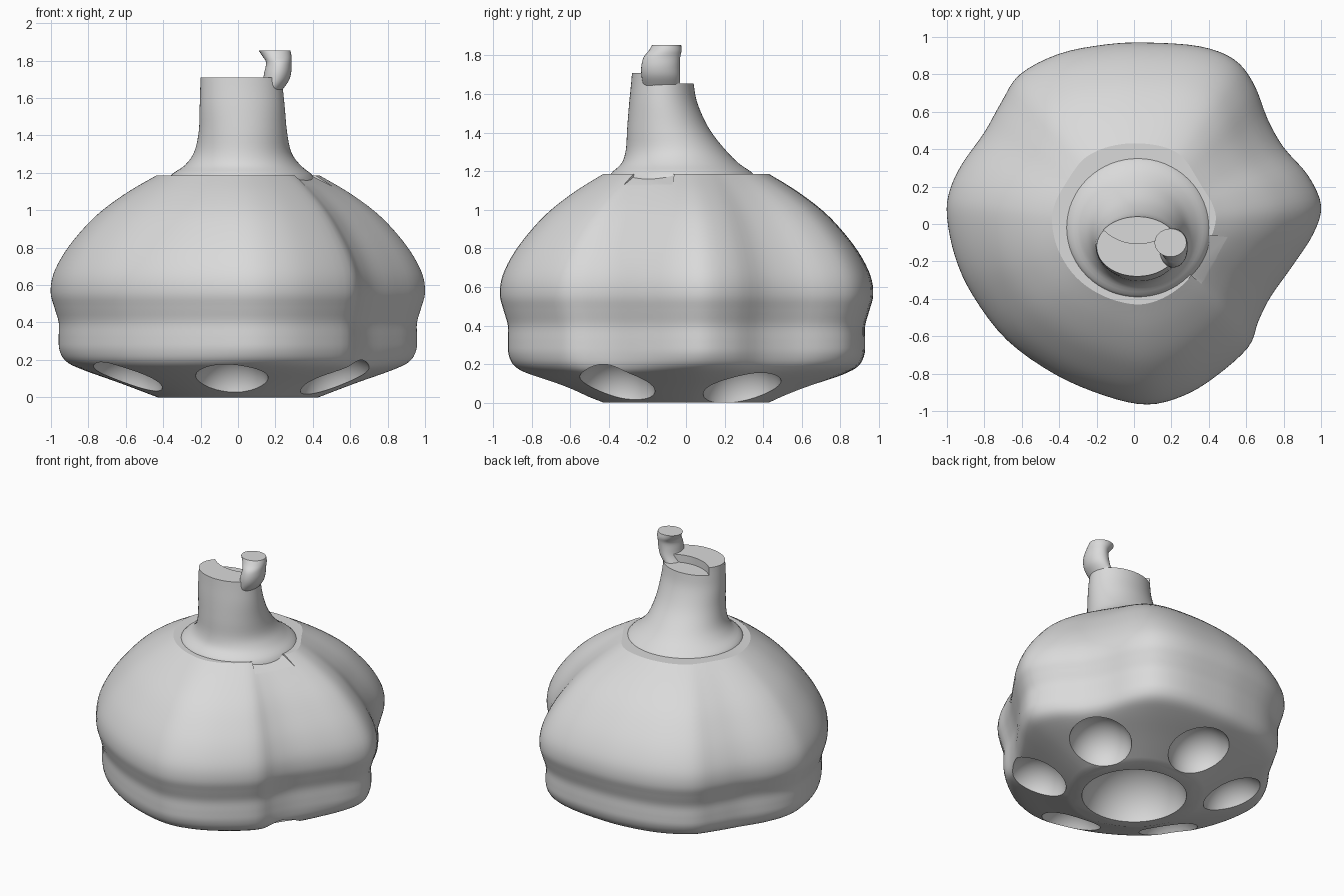
import bpy, bmesh, math

if "Cube" in bpy.data.objects:
    bpy.data.objects.remove(bpy.data.objects["Cube"])

grey = bpy.data.materials.new("warm_grey")
grey.diffuse_color = (0.7, 0.7, 0.7, 1)
grey.use_nodes = True
grey.node_tree.nodes["Principled BSDF"].inputs["Base Color"].default_value = grey.diffuse_color


def spline(pts, steps, closed):
    """Catmull-Rom resampling of tuples of any length."""
    n, out = len(pts), []
    get = (lambda i: pts[i % n]) if closed else (lambda i: pts[max(0, min(n - 1, i))])
    for i in range(n if closed else n - 1):
        a, b, c, d = (get(i + k) for k in (-1, 0, 1, 2))
        for s in range(steps):
            t = s / steps
            out.append(tuple(0.5 * (2 * q + (r - p) * t + (2 * p - 5 * q + 4 * r - u) * t * t
                                    + (3 * q - p - 3 * r + u) * t ** 3)
                             for p, q, r, u in zip(a, b, c, d)))
    return out if closed else out + [tuple(pts[-1])]


def loft(name, rings):
    """Closed skin through rings listed from bottom to top."""
    bm = bmesh.new()
    rows = [[bm.verts.new(p) for p in ring] for ring in rings]
    n = len(rows[0])
    for lo, hi in zip(rows, rows[1:]):
        for i in range(n):
            j = (i + 1) % n
            bm.faces.new((lo[i], lo[j], hi[j], hi[i]))
    bm.faces.new(rows[0][::-1])
    bm.faces.new(rows[-1])
    bmesh.ops.recalc_face_normals(bm, faces=bm.faces)
    me = bpy.data.meshes.new(name)
    bm.to_mesh(me)
    bm.free()
    ob = bpy.data.objects.new(name, me)
    bpy.context.collection.objects.link(ob)
    me.materials.append(grey)
    return ob


def ellipse(cx, cy, rx, ry, z, n=64):
    return [(cx + rx * math.cos(2 * math.pi * i / n),
             cy + ry * math.sin(2 * math.pi * i / n), z) for i in range(n)]


def cut(ob, cutter):
    bpy.context.view_layer.objects.active = ob
    mod = ob.modifiers.new("cut", 'BOOLEAN')
    mod.operation, mod.solver, mod.object = 'DIFFERENCE', 'EXACT', cutter
    bpy.ops.object.modifier_apply(modifier=mod.name)
    bpy.data.objects.remove(cutter)


def ball(center, r):
    bpy.ops.mesh.primitive_uv_sphere_add(segments=48, ring_count=24, radius=r, location=center)
    ob = bpy.context.object
    ob.data.materials.append(grey)
    return ob


# Bulb: lobed outline, counter-clockwise from the right
outline = spline([
    (1.0, 0.1), (0.93, 0.26), (0.8, 0.41), (0.715, 0.56), (0.64, 0.75), (0.535, 0.88),
    (0.35, 0.95), (0.07, 0.97), (-0.15, 0.96), (-0.4, 0.91), (-0.61, 0.8), (-0.71, 0.65),
    (-0.8, 0.49), (-0.92, 0.32), (-0.985, 0.18), (-1.0, 0.04), (-0.955, -0.18),
    (-0.86, -0.385), (-0.68, -0.62), (-0.42, -0.805), (-0.15, -0.92), (0.07, -0.965),
    (0.26, -0.92), (0.43, -0.82), (0.61, -0.66), (0.665, -0.52), (0.73, -0.39),
    (0.85, -0.22), (0.96, -0.05)], 4, True)

# Height, outline scale, blend towards a circle of the same size
profile = [(0, 0.44, 0.7), (0.075, 0.64, 0.6), (0.145, 0.835, 0.42), (0.19, 0.92, 0.15),
           (0.25, 0.953, 0.02), (0.32, 0.957, 0), (0.40, 0.957, 0), (0.48, 0.98, 0),
           (0.56, 1.0, 0), (0.66, 0.985, 0), (0.78, 0.922, 0), (0.9, 0.827, 0),
           (1.0, 0.725, 0.05), (1.1, 0.588, 0.2), (1.185, 0.445, 0.5)]
rings = []
for z, s, w in spline(profile, 4, False):
    ring = []
    for x, y in outline:
        f = s * ((1 - w) + w * 0.97 / math.hypot(x, y))
        ring.append((x * f, y * f, z))
    rings.append(ring)
bulb = loft("bulb", rings)

# Round hollows under the bulb: one in the middle, six around it
cut(bulb, ball((-0.01, -0.01, -0.07), 0.35))
for i in range(6):
    a = math.radians(-90 + 60 * i)
    cut(bulb, ball((0.67 * math.cos(a) - 0.035, 0.67 * math.sin(a) - 0.035, 0.03), 0.212))

# Small sloping ledge on the shoulder
ledge = [(0.40, -0.06, 1.18), (0.50, -0.07, 1.13), (0.36, -0.32, 1.13), (0.29, -0.26, 1.18)]
cut(bulb, loft("ledge_cutter", [ledge, [(x, y, 1.3) for x, y, z in ledge]]))

# Neck: height, left, right, front, back
neck_rows = [(1.12, -0.37, 0.43, -0.40, 0.38), (1.185, -0.36, 0.40, -0.39, 0.35),
             (1.24, -0.285, 0.335, -0.335, 0.275), (1.31, -0.235, 0.285, -0.312, 0.205),
             (1.42, -0.21, 0.262, -0.305, 0.12), (1.55, -0.205, 0.25, -0.295, 0.06),
             (1.65, -0.202, 0.24, -0.285, 0.04), (1.71, -0.2, 0.235, -0.28, 0.035)]
neck = loft("neck", [ellipse((a + b) / 2, (c + d) / 2, (b - a) / 2, (d - c) / 2, z)
                     for z, a, b, c, d in spline(neck_rows, 4, False)])
# Lowered step at the back of the neck top
cut(neck, loft("step_cutter", [ellipse(0.02, 0.13, 0.25, 0.235, z) for z in (1.655, 1.8)]))

# Curled sprout: height, centre x, centre y, half width, half depth
sprout_rows = [(1.635, 0.165, -0.125, 0.065, 0.095), (1.69, 0.2, -0.13, 0.07, 0.1),
               (1.74, 0.213, -0.132, 0.072, 0.1), (1.79, 0.218, -0.125, 0.068, 0.095),
               (1.825, 0.208, -0.108, 0.078, 0.085), (1.855, 0.195, -0.1, 0.085, 0.075)]
sprout = loft("sprout", [ellipse(cx, cy, rx, ry, z, 32)
                         for z, cx, cy, rx, ry in spline(sprout_rows, 4, False)])

for ob in (bulb, neck, sprout):
    bpy.ops.object.select_all(action='DESELECT')
    ob.select_set(True)
    bpy.context.view_layer.objects.active = ob
    bpy.ops.object.shade_smooth_by_angle(angle=math.radians(24))
